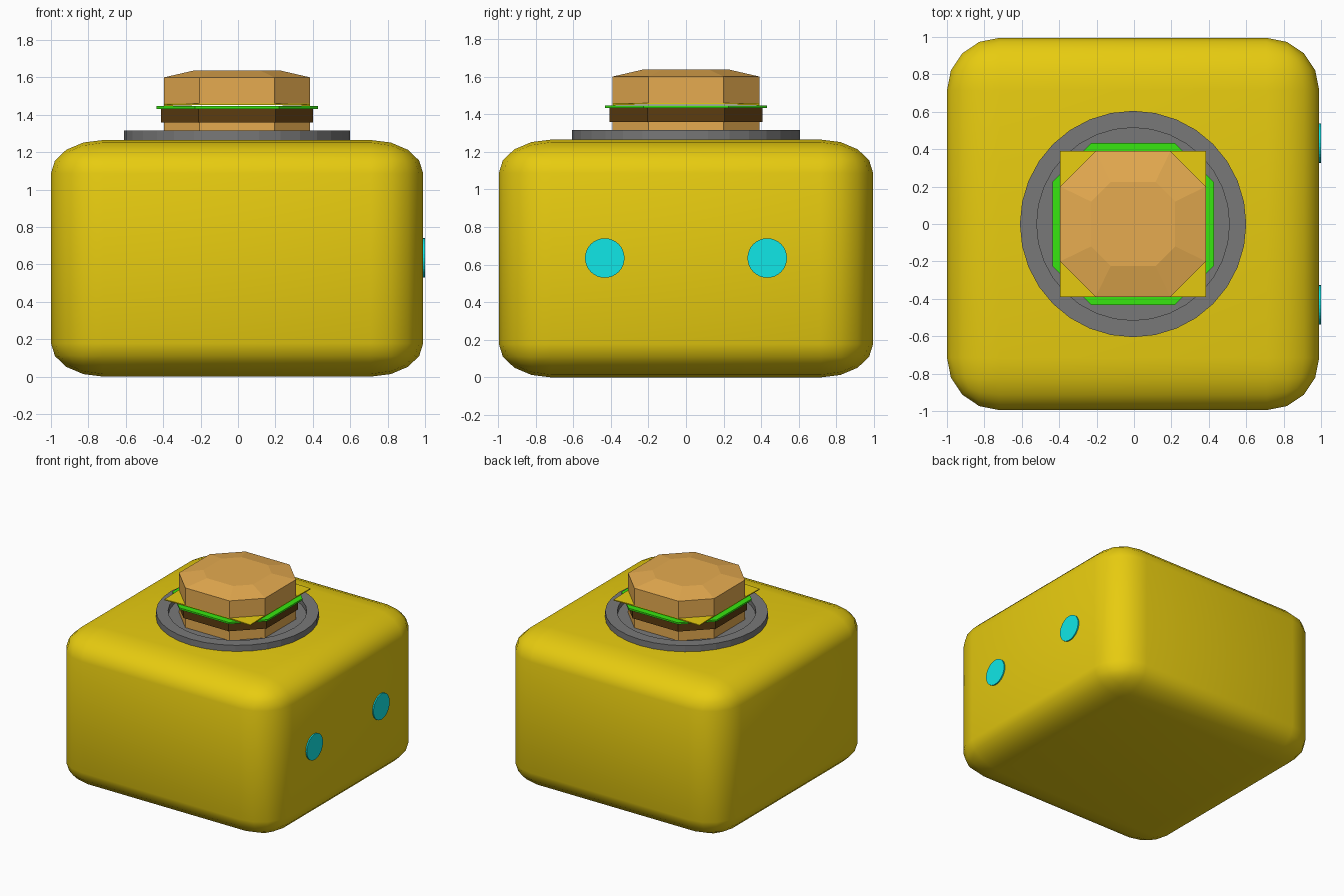
import bpy, bmesh, math

if "Cube" in bpy.data.objects:
    bpy.data.objects.remove(bpy.data.objects["Cube"])

CX = -0.005  # everything but the eyes is centred here


def material(name, rgb):
    m = bpy.data.materials.new(name)
    m.diffuse_color = (*rgb, 1)
    m.use_nodes = True
    m.node_tree.nodes["Principled BSDF"].inputs["Base Color"].default_value = m.diffuse_color
    return m


YELLOW = material("yellow", (0.8, 0.6, 0.005))
GREY = material("grey", (0.19, 0.19, 0.19))
BUN = material("bun_tan", (0.79, 0.41, 0.08))
PATTY = material("patty_brown", (0.107, 0.045, 0.005))
GREEN = material("lettuce_green", (0.038, 0.79, 0.005))
CYAN = material("cyan", (0.005, 0.8, 0.8))


def finish(name, bm, mat):
    bmesh.ops.recalc_face_normals(bm, faces=bm.faces)
    me = bpy.data.meshes.new(name)
    bm.to_mesh(me)
    bm.free()
    me.materials.append(mat)
    ob = bpy.data.objects.new(name, me)
    bpy.context.collection.objects.link(ob)
    return ob


def octagon(half, cut, z):
    """Square of the given half size with its corners cut off."""
    h, c = half, cut
    pts = [(c, h), (-c, h), (-h, c), (-h, -c), (-c, -h), (c, -h), (h, -c), (h, c)]
    return [(x + CX, y, z) for x, y in pts]


def circle(r, z, n=32):
    return [(CX + r * math.cos(2 * math.pi * i / n), r * math.sin(2 * math.pi * i / n), z)
            for i in range(n)]


def loft(name, rings, mat):
    """Join rings of equal point count and cap both ends."""
    bm = bmesh.new()
    loops = [[bm.verts.new(p) for p in ring] for ring in rings]
    n = len(loops[0])
    for a, b in zip(loops, loops[1:]):
        for i in range(n):
            j = (i + 1) % n
            bm.faces.new((a[i], a[j], b[j], b[i]))
    bm.faces.new(loops[0])
    bm.faces.new(loops[-1])
    return finish(name, bm, mat)


# Rounded body: bevelled cube squashed in height
bm = bmesh.new()
bmesh.ops.create_cube(bm, size=1.99)
body = finish("body", bm, YELLOW)
body.location = (CX, 0, 0.6325)
body.scale.z = 1.265 / 1.99
bevel = body.modifiers.new("round", "BEVEL")
bevel.width, bevel.segments = 0.28, 4
body.data.shade_smooth()

# Shallow dish on top
loft("dish", [circle(0.605, 1.26), circle(0.605, 1.315),
              circle(0.515, 1.315), circle(0.515, 1.275)], GREY)

# Burger layers
loft("bottom_bun", [octagon(0.39, 0.2, 1.275), octagon(0.39, 0.2, 1.358)], BUN)
loft("patty", [octagon(0.406, 0.205, 1.358), octagon(0.406, 0.205, 1.432)], PATTY)
loft("lettuce", [octagon(0.432, 0.225, 1.432), octagon(0.432, 0.225, 1.446)], GREEN)
loft("top_bun", [octagon(0.39, 0.2, 1.46), octagon(0.39, 0.2, 1.6),
                 octagon(0.225, 0.12, 1.638)], BUN)

# Cheese slice with drooping corners
bm = bmesh.new()
flat = [bm.verts.new(p) for p in octagon(0.39, 0.2, 1.46)]
bm.faces.new(flat)
for i, (sx, sy) in zip((1, 3, 5, 7), ((-1, 1), (-1, -1), (1, -1), (1, 1))):
    tip = bm.verts.new((CX + sx * 0.39, sy * 0.39, 1.455))
    bm.faces.new((flat[i], tip, flat[(i + 1) % 8]))
cheese = finish("cheese", bm, YELLOW)
solid = cheese.modifiers.new("thickness", "SOLIDIFY")
solid.thickness, solid.offset = 0.008, -1

# Eyes: thin discs on the +x side
for side, y in (("left", 0.432), ("right", -0.432)):
    bpy.ops.mesh.primitive_cylinder_add(vertices=32, radius=0.105, depth=0.0098,
                                        location=(0.9951, y, 0.635),
                                        rotation=(0, math.pi / 2, 0))
    eye = bpy.context.object
    eye.name = side + "_eye"
    eye.data.materials.append(CYAN)
